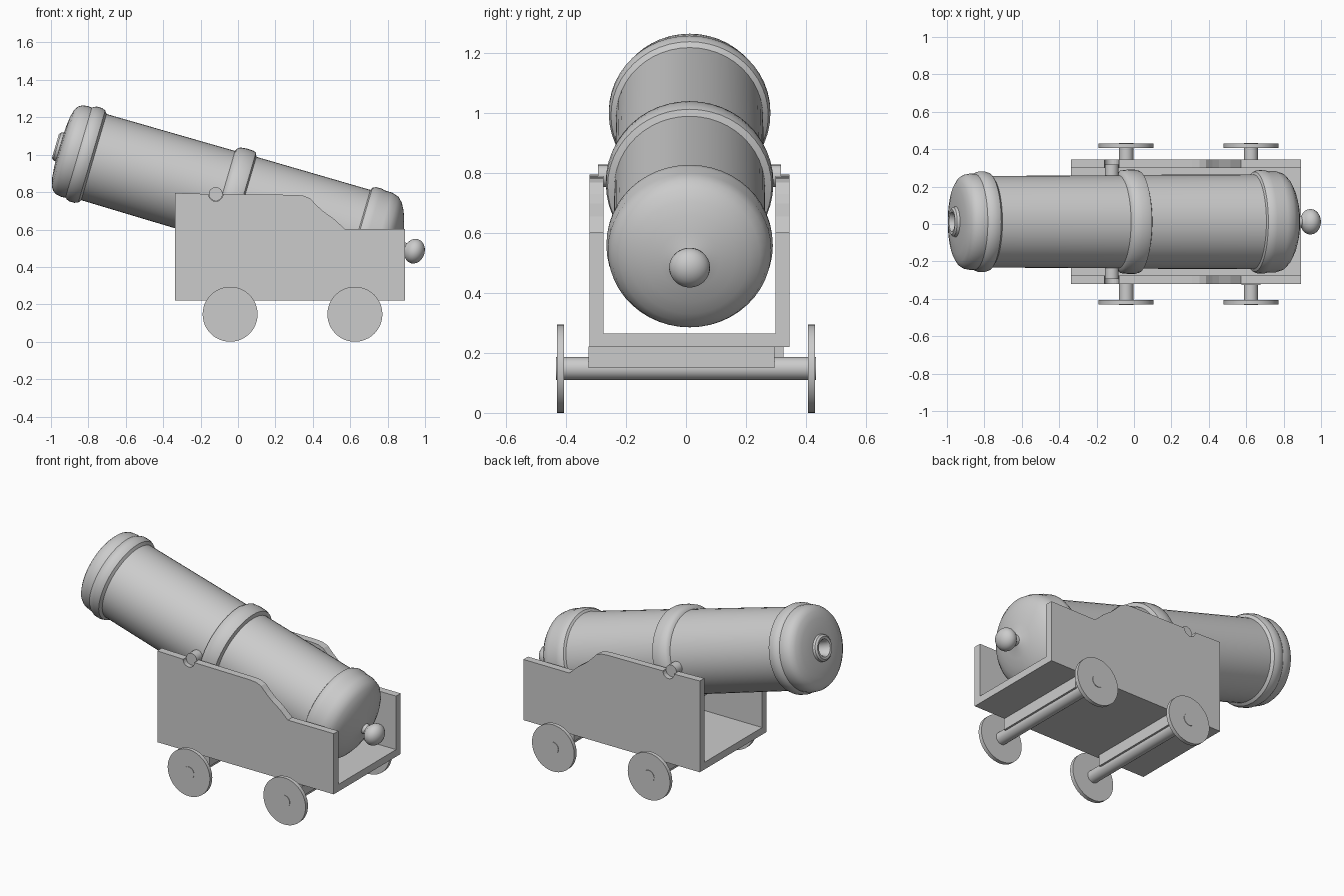
import bpy, bmesh, math
from mathutils import Matrix

if "Cube" in bpy.data.objects:
    bpy.data.objects.remove(bpy.data.objects["Cube"])

CY = 0.012                      # sideways centre of barrel and carriage
TILT = math.atan(0.2935)        # barrel elevation


def finish(bm, name, smooth=True, angle=35):
    bmesh.ops.recalc_face_normals(bm, faces=bm.faces)
    me = bpy.data.meshes.new(name)
    bm.to_mesh(me)
    bm.free()
    ob = bpy.data.objects.new(name, me)
    bpy.context.collection.objects.link(ob)
    if smooth:
        bpy.ops.object.select_all(action='DESELECT')
        ob.select_set(True)
        bpy.context.view_layer.objects.active = ob
        bpy.ops.object.shade_smooth_by_angle(angle=math.radians(angle))
    return ob


def lathe(name, profile, segs=48):
    """Revolve (distance along axis, radius) points about local x."""
    bm = bmesh.new()
    rings = []
    for s, r in profile:
        if r == 0:
            rings.append([bm.verts.new((s, 0, 0))] * segs)
        else:
            rings.append([bm.verts.new((s, r * math.cos(a), r * math.sin(a)))
                          for a in (2 * math.pi * i / segs for i in range(segs))])
    for p, q in zip(rings, rings[1:]):
        for i in range(segs):
            j = (i + 1) % segs
            bm.faces.new(list(dict.fromkeys((p[i], p[j], q[j], q[i]))))
    ob = finish(bm, name)
    ob.location = (0, CY, 0.761)
    ob.rotation_euler = (0, TILT, 0)
    ob.scale = (1, 1.02, 1)
    return ob


def box(name, x0, x1, y0, y1, z0, z1):
    bm = bmesh.new()
    bmesh.ops.create_cube(bm, size=1)
    bmesh.ops.scale(bm, vec=(x1 - x0, y1 - y0, z1 - z0), verts=bm.verts)
    bmesh.ops.translate(bm, vec=((x0 + x1) / 2, (y0 + y1) / 2, (z0 + z1) / 2), verts=bm.verts)
    return finish(bm, name, smooth=False)


def rod(name, x, z, r, y0, y1, segs=32):
    """Cylinder lying along y."""
    bm = bmesh.new()
    m = Matrix.Translation((x, (y0 + y1) / 2, z)) @ Matrix.Rotation(math.pi / 2, 4, 'X')
    bmesh.ops.create_cone(bm, cap_ends=True, segments=segs, radius1=r, radius2=r,
                          depth=y1 - y0, matrix=m)
    return finish(bm, name)


def panel(name, outline, y0, y1):
    """Extrude an x-z outline along y."""
    bm = bmesh.new()
    face = bm.faces.new([bm.verts.new((x, y0, z)) for x, z in outline])
    ext = bmesh.ops.extrude_face_region(bm, geom=[face])
    bmesh.ops.translate(bm, vec=(0, y1 - y0, 0),
                        verts=[v for v in ext['geom'] if isinstance(v, bmesh.types.BMVert)])
    return finish(bm, name, smooth=False)


# Barrel with bore, muzzle lip, bands and domed breech with knob
barrel = [
    (-0.93, 0), (-0.93, 0.042), (-1.005, 0.045), (-1.015, 0.052), (-1.017, 0.066),
    (-1.008, 0.077), (-0.993, 0.08), (-0.992, 0.11), (-0.986, 0.17), (-0.975, 0.213),
    (-0.96, 0.236), (-0.94, 0.248), (-0.91, 0.253), (-0.888, 0.251), (-0.878, 0.258),
    (-0.862, 0.264), (-0.835, 0.264), (-0.815, 0.257), (-0.803, 0.24),
    (-0.088, 0.244), (-0.082, 0.258), (-0.066, 0.27), (-0.03, 0.274), (0.005, 0.273),
    (0.022, 0.268), (0.03, 0.246), (0.665, 0.248), (0.672, 0.262), (0.69, 0.271),
    (0.72, 0.272), (0.74, 0.267), (0.78, 0.267), (0.82, 0.255), (0.845, 0.23),
    (0.865, 0.195), (0.882, 0.15), (0.895, 0.1), (0.905, 0.05), (0.912, 0.032), (0.93, 0.03)]
knob = [(0.983 - 0.055 * math.cos(t), 0.067 * math.sin(t))
        for t in (math.pi * k / 12 for k in range(2, 12))]
lathe("barrel", barrel + knob + [(1.038, 0)])

# Trunnion the barrel pivots on
TX, TZ, TR = -0.119, 0.79, 0.037
rod("trunnion", TX, TZ, TR, CY - 0.305, CY + 0.305, 24)

# Carriage cheeks, notched for the trunnion
notch = [(TX + 0.039 * math.cos(a), TZ - 0.039 * math.sin(a))
         for a in (math.pi * (1 - k / 10) for k in range(11))]
cheek = ([(-0.338, 0.22), (-0.338, 0.795)] + notch +
         [(0.31, 0.785), (0.35, 0.781), (0.385, 0.767), (0.42, 0.73), (0.455, 0.698),
          (0.515, 0.655), (0.572, 0.602), (0.892, 0.602), (0.892, 0.22)])
for side, y in (("right", CY - 0.31), ("left", CY + 0.31)):
    panel("carriage_cheek_" + side, cheek, y - 0.023, y + 0.023)
box("carriage_floor", -0.338, 0.892, CY - 0.29, CY + 0.29, 0.22, 0.265)

# Axles, bolsters and wheels
for end, x, shift in (("front", -0.042, 0.015), ("rear", 0.625, -0.015)):
    rod(end + "_axle", x, 0.148, 0.038, -0.433, 0.433)
    box(end + "_bolster", x - 0.05, x + 0.05, shift - 0.31, shift + 0.31, 0.15, 0.222)
    for side, y in (("right", -0.418), ("left", 0.418)):
        rod(end + "_wheel_" + side, x, 0.147, 0.147, y - 0.012, y + 0.012, 48)
